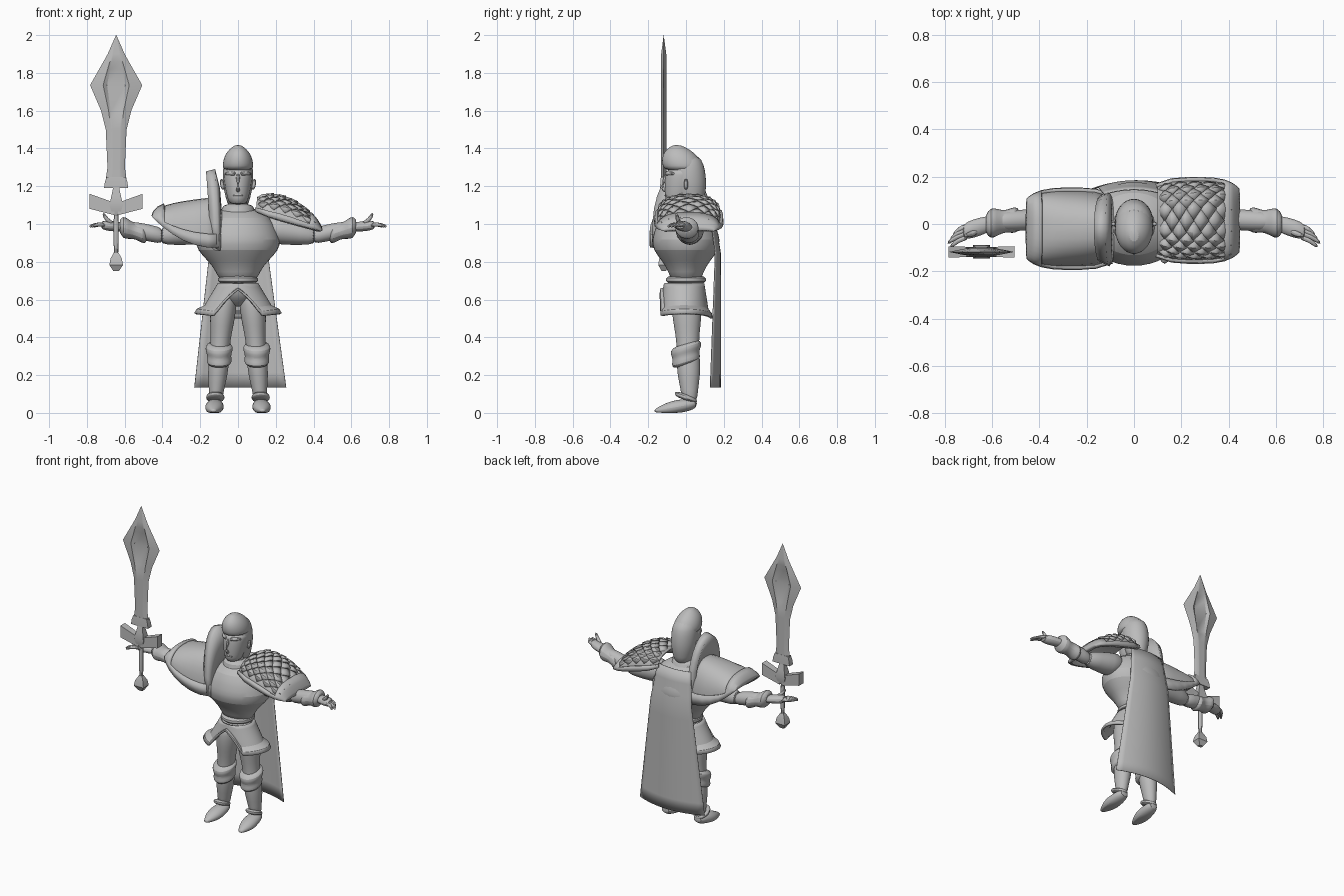
import bpy, bmesh
from math import sin, cos, pi, copysign
from mathutils import Vector

cube = bpy.data.objects.get("Cube")
if cube:
    bpy.data.objects.remove(cube)

steel = bpy.data.materials.new("grey steel")
steel.use_nodes = True
steel.diffuse_color = (0.5, 0.5, 0.5, 1)
steel.node_tree.nodes["Principled BSDF"].inputs["Base Color"].default_value = steel.diffuse_color
parts = []


def build(name, verts, faces, thick=0, rounded=False):
    mesh = bpy.data.meshes.new(name)
    mesh.from_pydata([tuple(v) for v in verts], [], faces)
    bm = bmesh.new()
    bm.from_mesh(mesh)
    bmesh.ops.recalc_face_normals(bm, faces=bm.faces)
    bm.to_mesh(mesh)
    bm.free()
    mesh.materials.append(steel)
    obj = bpy.data.objects.new(name, mesh)
    bpy.context.collection.objects.link(obj)
    if thick:
        solid = obj.modifiers.new("thickness", "SOLIDIFY")
        solid.thickness, solid.offset = thick, 0
    if rounded:
        smooth = obj.modifiers.new("smooth", "SUBSURF")
        smooth.levels = smooth.render_levels = 1
    parts.append(obj)


def sheet(name, rows, wrap=False, caps=False, keep=None, **options):
    """Skin rows of points; wrap closes each row, caps close the ends."""
    n = len(rows[0])
    faces = []
    for i in range(len(rows) - 1):
        for j in range(n if wrap else n - 1):
            k = (j + 1) % n
            if keep is None or keep(i, j):
                faces.append((i * n + j, i * n + k, i * n + n + k, i * n + n + j))
    if caps:
        last = (len(rows) - 1) * n
        faces += [tuple(range(n)), tuple(range(last, last + n))]
    build(name, [p for row in rows for p in row], faces, **options)


def loft(name, axis, start, end, radii, ratio=1, n=16, side=1, slope=0):
    """Evenly spaced oval rings from start to end; four sides give a box."""
    along = "xyz".index(axis)
    a, b = [i for i in range(3) if i != along]
    grow, turn = (2 ** 0.5, pi / 4) if n == 4 else (1, 0)
    rows = []
    for i, radius in enumerate(radii):
        centre = Vector(start).lerp(Vector(end), i / (len(radii) - 1))
        row = []
        for k in range(n):
            angle = turn + 2 * pi * k / n
            p = centre.copy()
            p[a] += grow * radius * cos(angle)
            p[b] += grow * radius * ratio * sin(angle)
            row.append(Vector((p.x * side, p.y, max(0, p.z + slope * p.y))))
        rows.append(row)
    sheet(name, rows, wrap=True, caps=True, rounded=n > 4)


def tube(name, points, radius, taper=1, side=1, n=8):
    """Round rod through the points, its radius shrinking to taper."""
    points = [Vector((x * side, y, z)) for x, y, z in points]
    last = len(points) - 1
    rows = []
    for i, p in enumerate(points):
        way = points[min(i + 1, last)] - points[max(i - 1, 0)]
        turn = way.to_track_quat("Z", "Y")
        size = radius * (1 + (taper - 1) * i / last)
        angles = [2 * pi * k / n for k in range(n)]
        rows.append([p + turn @ Vector((cos(t), sin(t), 0)) * size for t in angles])
    sheet(name, rows, wrap=True, caps=True, rounded=True)


# Torso, belt and collar
loft("breastplate", "z", (0, 0, .69), (0, 0, 1.09), (.1, .115, .16, .22, .23, .205, .18, .08), ratio=.8, n=20)
loft("belt", "z", (0, 0, .68), (0, 0, .73), (.09, .11, .11, .09))
loft("collar", "z", (0, 0, 1.04), (0, -.01, 1.11), (.12, .09, .09, .06))
loft("hips", "z", (0, 0, .7), (0, 0, .56), (.09, .12, .09, .03), ratio=.9)

# Flared skirt armour with an arch cut in the front
skirt = []
for r in range(9):
    row = []
    for k in range(64):
        c, s = cos(2 * pi * k / 64), sin(2 * pi * k / 64)
        arch = .15 * max(0, 1 - abs(c) * 2) ** .5 if s < 0 else 0
        drop = (.185 - .025 * abs(c) - arch) * r / 8
        flare = .03 if r > 6 else 0
        row.append((c * (.1 + .6 * drop + flare), -.01 + s * (.1 + .16 * drop + flare / 2), .685 - drop))
    skirt.append(row)
sheet("skirt", skirt, wrap=True, thick=.014)

# Head and helmet
loft("neck", "z", (0, 0, 1.05), (0, -.02, 1.15), (.05, .05, .05))
loft("face", "z", (0, -.05, 1.1), (0, -.01, 1.3), (.044, .058, .067, .074, .078, .079), ratio=1.2)
loft("helmet_back", "z", (0, .03, 1.08), (0, 0, 1.37), (.05, .066, .08, .083, .08, .06), ratio=1.15)
loft("helmet_dome", "z", (0, -.01, 1.28), (0, -.05, 1.42), (.08, .083, .08, .07, .052, .015), ratio=1.3)
tube("nose", [(0, -.1, 1.27), (0, -.12, 1.22), (0, -.13, 1.19), (0, -.1, 1.17)], .012)
tube("mouth", [(-.03, -.1, 1.15), (0, -.11, 1.152), (.03, -.1, 1.15)], .007)

for side, label in ((1, "left_"), (-1, "right_")):
    # Facial features
    tube(label + "brow", [(.01, -.105, 1.265), (.04, -.095, 1.27), (.07, -.06, 1.265)], .014, .7, side)
    tube(label + "ear", [(.076, 0, 1.18), (.086, 0, 1.21), (.088, 0, 1.24)], .011, 1, side)

    # Leg armour
    loft(label + "leg", "z", (.07, 0, .65), (.12, .02, .05),
         (.06, .07, .068, .057, .052, .055, .054, .04, .036), ratio=1.15, side=side)
    loft(label + "knee_cuff", "z", (.1, 0, .25), (.1, 0, .37),
         (.055, .069, .066, .065, .073, .074, .06), ratio=1.12, side=side, slope=.3)
    loft(label + "ankle_cuff", "z", (.12, 0, .065), (.12, 0, .1), (.04, .05, .05, .04),
         ratio=1.2, side=side, slope=-.35)
    loft(label + "shoe", "y", (.12, .06, .05), (.13, -.17, .01),
         (.03, .045, .05, .05, .035, .01), ratio=.75, side=side)

    # Arm, gauntlet and hand
    loft(label + "upper_arm", "x", (.14, .02, .98), (.42, .02, .935), (.08, .077, .062, .046), side=side)
    loft(label + "forearm", "x", (.39, .02, .935), (.6, .01, .98), (.045, .045, .046, .035), side=side)
    loft(label + "gauntlet", "x", (.48, .02, .94), (.63, 0, .99),
         (.045, .06, .05, .05, .06, .07, .04), ratio=.9, n=12, side=side)
    loft(label + "hand", "x", (.58, .01, .98), (.73, -.035, .995),
         (.03, .038, .042, .034), ratio=.7, n=12, side=side)
    for k in range(4):
        y, reach = -.055 + .016 * k, .07 - .012 * abs(k - 1)
        tube(f"{label}finger_{k + 1}", [(.7, y, .994), (.715 + reach / 2, y - .012, 1),
             (.72 + reach, y - .045, .985)], .014, .6, side)
    tube(label + "thumb", [(.66, -.03, 1), (.695, -.045, 1.02), (.715, -.05, 1.06)], .015, .6, side)


class Dome:
    """Shoulder shell: u runs outward along the arm, t swings from front to back."""

    def __init__(self, inner, outer, low_in, low_out, sag, rise, depth, middle, bias):
        self.inner, self.outer = inner, outer
        self.low_in, self.low_out, self.sag = low_in, low_out, sag
        self.rise, self.depth, self.middle, self.bias = rise, depth, middle, bias
        self.heart = Vector((copysign(.25, outer), middle, .93))

    def point(self, u, t, lift=0):
        u = min(max(u, 0), .999)
        hump = sin(pi * (self.bias + (1 - self.bias) * u)) ** .6
        low = self.low_in + (self.low_out - self.low_in) * u ** self.sag
        x = self.inner + (self.outer - self.inner) * u
        narrow = 1 - .25 * u ** 8 - .15 * (1 - u) ** 8
        y = self.middle + copysign(abs(sin(t)) ** .8, t) * self.depth * narrow
        p = Vector((x, y, low + self.rise * hump * max(0, cos(t)) ** .8))
        return p + (p - self.heart).normalized() * lift

    def shell(self, name, thick, lift=0, keep=None):
        rows = [[self.point(sin(i / 8 * pi / 2), (j / 16 - .5) * pi, lift) for j in range(17)]
                for i in range(9)]
        sheet(name, rows, keep=keep, thick=thick)


def on_rim(i, j):
    return i > 4 or j in (0, 15)


right_dome = Dome(-.1, -.44, .875, 1.03, 2.3, .26, .155, -.02, .5)
left_dome = Dome(.1, .43, 1.06, .96, .8, .125, .165, .015, .15)
for label, shoulder in (("left_", left_dome), ("right_", right_dome)):
    shoulder.shell(label + "pauldron", thick=.012)
    shoulder.shell(label + "pauldron_rim", thick=.02, lift=.01, keep=on_rim)

# Overlapping diamond scales on the left shoulder
verts, faces = [], []
for r in range(9):
    for c in range(6 - r % 2):
        u, t = .1 + r * .088, (c - 2.5 + r % 2 / 2) * .42
        first = len(verts)
        for du, dt, lift in ((-.09, 0, 0), (0, .22, .006), (.1, 0, .016), (0, -.22, .006), (0, 0, .014)):
            verts.append(left_dome.point(u + du, t + dt, lift))
        faces += [(first + i, first + (i + 1) % 4, first + 4) for i in range(4)]
build("shoulder_scales", verts, faces, thick=.008)

# Standing neck guard on the right shoulder
guard = []
for k in range(17):
    t = (k / 16 - .5) * pi
    c = max(cos(t), 0)
    top, y = .88 + .405 * c ** .75, -.02 + .15 * sin(t)
    guard.append([(-.125 - .02 * c, y, top), (-.12, y * .9, top - .1 * c), (-.11, y * .85, top - .2 * c - .02)])
sheet("neck_guard", guard, thick=.05)

# Cape, curved around the back
cape = []
for r in range(13):
    f = r / 12
    row = []
    for k in range(13):
        across = k / 6 - 1
        bow = (.02 + .035 * f) * across ** 2
        row.append((.012 * f + (.125 + .118 * f) * across, .145 + .038 * min(1, f * 4) - bow, 1.08 - .945 * f))
    cape.append(row)
sheet("cape", cape, thick=.004)

# Sword with a hollowed blade
sx, sy = -.645, -.118
blade = []
for z, w in ((1.2, .06), (1.3, .046), (1.5, .055), (1.56, .07), (1.6, .08), (1.735, .138),
             (1.82, .09), (1.86, .067), (1.9, .045), (2, .001)):
    t = min(.014, w * .3)
    dip = .002 if 1.57 < z < 1.85 else t
    half = [(-w, 0), (-w * .5, -t), (-w * .35, -dip), (w * .35, -dip), (w * .5, -t)]
    outline = half + [(-x, -y) for x, y in half]
    blade.append([(sx + x, sy + y, z) for x, y in outline])
sheet("sword_blade", blade, wrap=True, caps=True)
loft("blade_collar", "z", (sx, sy, 1.19), (sx, sy, 1.25), (.064, .06, .05), ratio=.3, n=4)
loft("guard_centre", "z", (sx, sy, 1.05), (sx, sy, 1.2), (.02, .036, .025, .014), ratio=.8, n=4)
for side, label in ((1, "left_"), (-1, "right_")):
    loft(label + "guard_arm", "x", (sx + side * .01, sy, 1.08), (sx + side * .14, sy, 1.12),
         (.02, .022, .024), ratio=1.65, n=4)
tube("sword_grip", [(sx, sy, .82), (sx, sy, .95), (sx, sy, 1.1)], .015)
loft("pommel", "z", (sx, sy, .75), (sx, sy, .85), (.014, .036, .03, .012), ratio=.8, n=4)

# Smooth shading with sharp edges kept
for obj in bpy.context.selected_objects:
    obj.select_set(False)
for obj in parts:
    obj.select_set(True)
bpy.context.view_layer.objects.active = parts[0]
bpy.ops.object.shade_smooth_by_angle(angle=.5)
